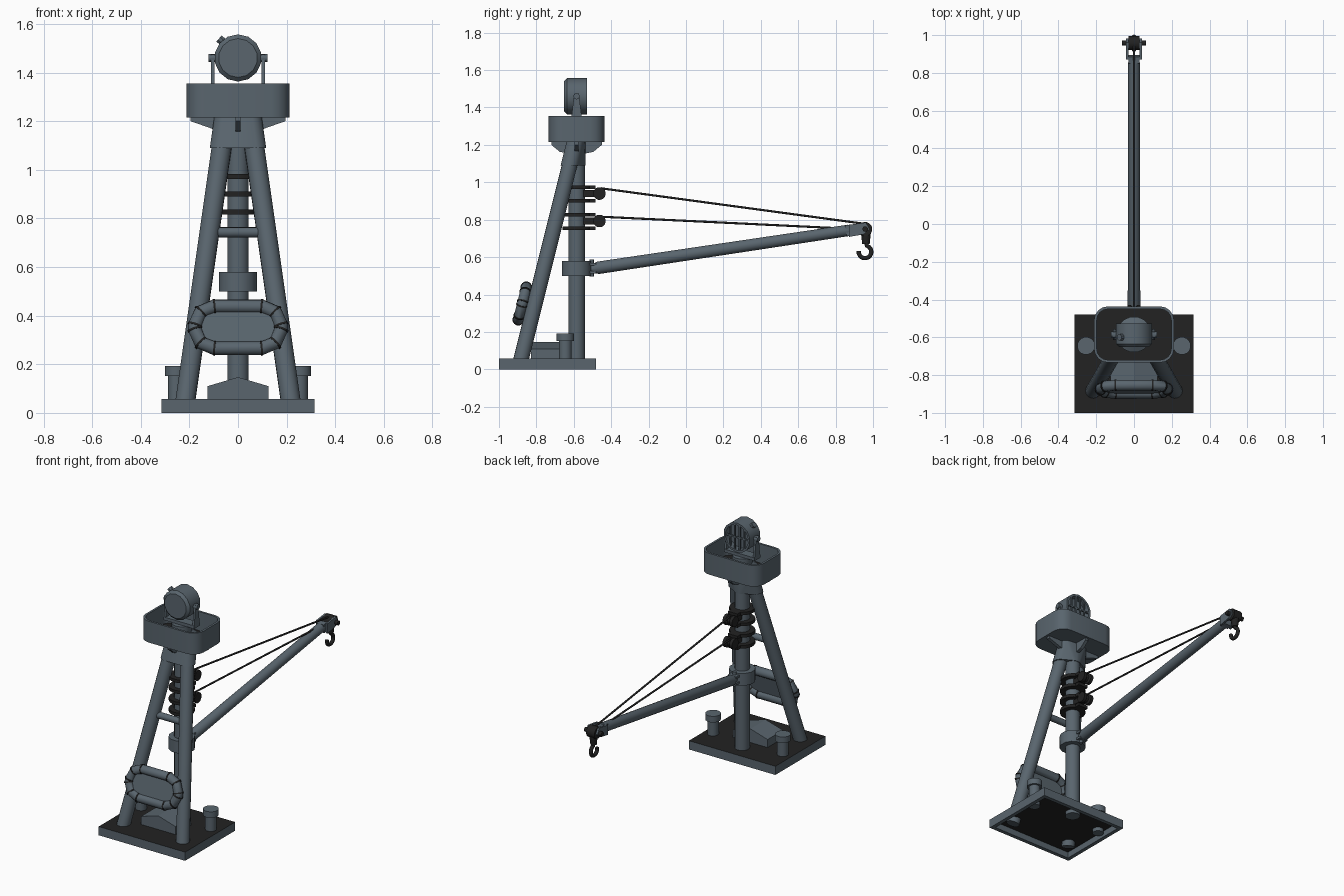
import bpy, bmesh
from math import pi, sin, cos
from mathutils import Vector as V

cube = bpy.data.objects.get("Cube")
if cube:
    bpy.data.objects.remove(cube, do_unlink=True)


def material(name, rgb):
    m = bpy.data.materials.new(name)
    m.use_nodes = True
    m.diffuse_color = (*rgb, 1)
    m.node_tree.nodes["Principled BSDF"].inputs["Base Color"].default_value = (*rgb, 1)
    return m


GREY = material("grey_paint", (0.1, 0.13, 0.155))
BLACK = material("black_deck", (0.016, 0.016, 0.016))
MAST_Y = -0.585


def finish(ob, smooth=True):
    bpy.ops.object.select_all(action="DESELECT")
    ob.select_set(True)
    bpy.context.view_layer.objects.active = ob
    if ob.type == "CURVE":
        bpy.ops.object.convert(target="MESH")
        ob = bpy.context.object
    if smooth:
        bpy.ops.object.shade_smooth_by_angle(angle=0.7)
    return ob


def add_mesh(name, bm, mats, smooth=True):
    bmesh.ops.recalc_face_normals(bm, faces=bm.faces[:])
    me = bpy.data.meshes.new(name)
    bm.to_mesh(me)
    bm.free()
    for m in mats:
        me.materials.append(m)
    ob = bpy.data.objects.new(name, me)
    bpy.context.collection.objects.link(ob)
    return finish(ob, smooth)


def loft(name, rings, mat=GREY, start=0, end=0, smooth=True):
    """Skin equal rings and cap both ends; start/end are cap material slots."""
    bm = bmesh.new()
    loops = [[bm.verts.new(p) for p in r] for r in rings]
    for a, b in zip(loops, loops[1:]):
        for i in range(len(a)):
            j = (i + 1) % len(a)
            bm.faces.new((a[i], a[j], b[j], b[i]))
    bm.faces.new(loops[0]).material_index = start
    bm.faces.new(loops[-1]).material_index = end
    return add_mesh(name, bm, [mat, BLACK], smooth)


def circle(c, axis, r, n):
    q = V(axis).to_track_quat("Z", "Y")
    return [V(c) + q @ V((r * cos(2 * pi * (i + .5) / n), r * sin(2 * pi * (i + .5) / n), 0)) for i in range(n)]


def tube(name, a, b, r, r2=None, mat=GREY, n=16):
    d = V(b) - V(a)
    return loft(name, [circle(a, d, r, n), circle(b, d, r2 or r, n)], mat)


def lathe(name, base, axis, profile, mat=GREY, n=16):
    d = V(axis).normalized()
    return loft(name, [circle(V(base) + d * h, d, r, n) for h, r in profile], mat)


def prism(name, pts, offset, mat=GREY):
    """Extrude a flat outline, centred on its own plane."""
    o = V(offset)
    return loft(name, [[V(p) - o / 2 for p in pts], [V(p) + o / 2 for p in pts]], mat, smooth=False)


def box(name, c, s, mat=GREY):
    x, y, z = (k / 2 for k in s)
    return prism(name, [V(c) + V(p) for p in ((-x, -y, 0), (x, -y, 0), (x, y, 0), (-x, y, 0))],
                 (0, 0, s[2]), mat)


def rounded(hx, hy, r, n):
    """Rounded rectangle outline with n steps per corner."""
    pts = []
    for k, (sx, sy) in enumerate(((1, 1), (-1, 1), (-1, -1), (1, -1))):
        for i in range(n + 1):
            t = pi / 2 * (k + i / n)
            pts.append((sx * (hx - r) + r * cos(t), sy * (hy - r) + r * sin(t)))
    return pts


def wire(name, pts, r, mat, closed=False):
    cu = bpy.data.curves.new(name, "CURVE")
    cu.dimensions = "3D"
    cu.bevel_depth, cu.bevel_resolution, cu.use_fill_caps = r, 3, True
    sp = cu.splines.new("POLY")
    sp.points.add(len(pts) - 1)
    for p, co in zip(sp.points, pts):
        p.co = (*co, 1)
    sp.use_cyclic_u = closed
    cu.materials.append(mat)
    ob = bpy.data.objects.new(name, cu)
    bpy.context.collection.objects.link(ob)
    return finish(ob)


def leg_at(z, side):
    return V((side * (0.215 - 0.143 * (z - 0.06)), -0.88 + 0.25 * (z - 0.06), z))


# Hollow base with dark deck and dark underside
def base_ring(inset, z):
    x, y = 0.315 - inset, 0.26 - inset
    return [(a * x, -0.74 + b * y, z) for a, b in ((1, 1), (-1, 1), (-1, -1), (1, -1))]


loft("base", [base_ring(0.025, 0.04), base_ring(0.025, 0), base_ring(0, 0), base_ring(0, 0.057)],
     start=1, end=1, smooth=False)

# Tripod: mast, two legs, crossbar and top collar
tube("mast", (0, MAST_Y, 0.015), (0, MAST_Y, 1.22), 0.045)
for side, word in ((1, "left"), (-1, "right")):
    tube(word + "_leg", leg_at(0.015, side), leg_at(1.2, side), 0.041)
    lathe(word + "_bollard", (side * 0.254, -0.645, 0.015), (0, 0, 1),
          [(0, 0.034), (0.137, 0.034), (0.137, 0.047), (0.177, 0.047)])
tube("crossbar", leg_at(0.743, 1), leg_at(0.743, -1), 0.021)
bm = bmesh.new()
for z in (1.09, 1.215):
    for c in (leg_at(z, 1), leg_at(z, -1), V((0, MAST_Y, z))):
        for p in circle(c, (0, 0, 1), 0.049, 16):
            bm.verts.new(p)
hull = bmesh.ops.convex_hull(bm, input=bm.verts[:])
bmesh.ops.delete(bm, geom=[v for v in bm.verts if not v.link_faces], context="VERTS")
add_mesh("collar", bm, [GREY])

# Locker on the deck
prism("locker", [(x, -0.75, z) for x, z in
                 ((-0.125, 0.05), (0.125, 0.05), (0.125, 0.11), (0, 0.147), (-0.125, 0.11))], (0, 0.16, 0))


# Lookout tub with dark floor and radial brackets
def tub_ring(inset, z):
    return [(x, y + MAST_Y, z) for x, y in rounded(0.212 - inset, 0.149 - inset, 0.075 - inset, 4)]


loft("lookout_tub", [tub_ring(0, 1.215), tub_ring(0, 1.355), tub_ring(0.014, 1.355), tub_ring(0.014, 1.23)], end=1)
for word, d, reach in (("left", V((1, 0, 0)), 0.195), ("right", V((-1, 0, 0)), 0.195),
                       ("back", V((0, 1, 0)), 0.135), ("front", V((0, -1, 0)), 0.135)):
    prism(word + "_bracket", [V((0, MAST_Y, z)) + d * r for r, z in
                              ((0.03, 1.217), (reach, 1.217), (reach, 1.2), (0.09, 1.163), (0.03, 1.15))],
          d.cross(V((0, 0, 0.022))))

# Searchlight on a yoke
lathe("lamp_pedestal", (0, MAST_Y, 1.225), (0, 0, 1), [(0, 0.095), (0.03, 0.095), (0.05, 0.06), (0.1, 0.06)])
box("yoke_base", (0, MAST_Y, 1.335), (0.222, 0.06, 0.02))
LZ = 1.46
lathe("lamp_housing", (0, -0.652, LZ), (0, 1, 0),
      [(0, 0.08), (0.016, 0.097), (0.124, 0.097), (0.124, 0.083), (0.085, 0.083)], n=14)
for x in (-0.05, -0.017, 0.017, 0.05):
    h = (0.085 ** 2 - x * x) ** 0.5
    box("lamp_grille_bar", (x, -0.535, LZ), (0.009, 0.01, 2 * h))
box("lamp_grille_rail", (0, -0.535, LZ), (0.17, 0.01, 0.009))
for s in (1, -1):
    prism("yoke_arm", [(s * 0.104, MAST_Y + y, z) for y, z in
                       ((-0.03, 1.33), (0.03, 1.33), (0.012, 1.475), (-0.012, 1.475))], (0.013, 0, 0))
    tube("yoke_pivot", (s * 0.08, MAST_Y, LZ), (s * 0.121, MAST_Y, LZ), 0.017, n=10)
tube("lamp_latch", (-0.055, -0.6, 1.52), (-0.078, -0.6, 1.54), 0.018, n=8)

# Cable pulleys clamped to the mast
for z in (0.937, 0.79):
    for dz in (0.036, -0.036):
        tube("pulley_clamp", (0, MAST_Y, z + dz - 0.01), (0, MAST_Y, z + dz + 0.01), 0.078, mat=BLACK)
        box("pulley_plate", (0, -0.515, z + dz), (0.07, 0.06, 0.02), BLACK)
    box("pulley_arm", (0, -0.51, z + 0.003), (0.05, 0.1, 0.035), BLACK)
    lathe("pulley", (-0.035, -0.463, z + 0.003), (1, 0, 0),
          [(0, 0.034), (0.02, 0.034), (0.028, 0.024), (0.042, 0.024), (0.05, 0.034), (0.07, 0.034)], BLACK)

# Boom with hinge, fork and sheave
tube("boom_clamp", (0, MAST_Y, 0.5), (0, MAST_Y, 0.58), 0.08, n=12)
for z in (0.52, 0.562):
    box("hinge_plate", (0, -0.51, z), (0.06, 0.06, 0.014))
tube("hinge_pin", (0, -0.505, 0.495), (0, -0.505, 0.588), 0.012, n=10)
foot, tip = V((0, -0.515, 0.536)), V((0, 0.95, 0.755))
axis = (tip - foot).normalized()
lathe("boom", foot, axis, [(0, 0.016), (0.045, 0.034), (1.4, 0.031)])
lathe("boom_end_cap", foot, axis, [(1.385, 0.041), (1.42, 0.041)], n=4)
for s in (1, -1):
    prism("fork_cheek", [(s * 0.036, y, z) for y, z in
                         ((0.872, 0.708), (0.95, 0.722), (0.982, 0.75), (0.962, 0.785), (0.872, 0.773))], (0.012, 0, 0))
tube("sheave", (-0.03, 0.958, 0.75), (0.03, 0.958, 0.75), 0.038, mat=BLACK)
tube("sheave_axle", (-0.063, 0.958, 0.75), (0.063, 0.958, 0.75), 0.015, mat=BLACK, n=10)

# Rigging and hook
wire("upper_cable", [(0, -0.455, 0.968), (0, 0.955, 0.778)], 0.006, BLACK)
wire("lower_cable", [(0, -0.455, 0.816), (0, 0.95, 0.748)], 0.006, BLACK)
tube("hook_block", (0, 0.962, 0.725), (0, 0.962, 0.67), 0.026, 0.02, BLACK, 10)
arc = [(0, 0.957 + 0.034 * cos(t), 0.628 + 0.034 * sin(t)) for t in (pi * (0.4 - i * 1.45 / 12) for i in range(13))]
wire("hook", [(0, 0.962, 0.68)] + arc, 0.012, BLACK)


# Life raft leaning on the legs, with lashings at the bends
def raft(pts):
    return [V((x, -0.875 + 0.24 * h, 0.352 + 0.97 * h)) for x, h in pts]


path = raft(rounded(0.177, 0.089, 0.08, 2))
wire("raft_tube", path, 0.029, GREY, True)
prism("raft_floor", raft(rounded(0.165, 0.077, 0.07, 3)), V((0, -0.97, 0.24)) * 0.015)
for i, p in enumerate(path):
    d = (path[(i + 1) % len(path)] - path[i - 1]).normalized()
    tube("raft_lashing", p - d * 0.004, p + d * 0.004, 0.0315, mat=BLACK, n=12)
